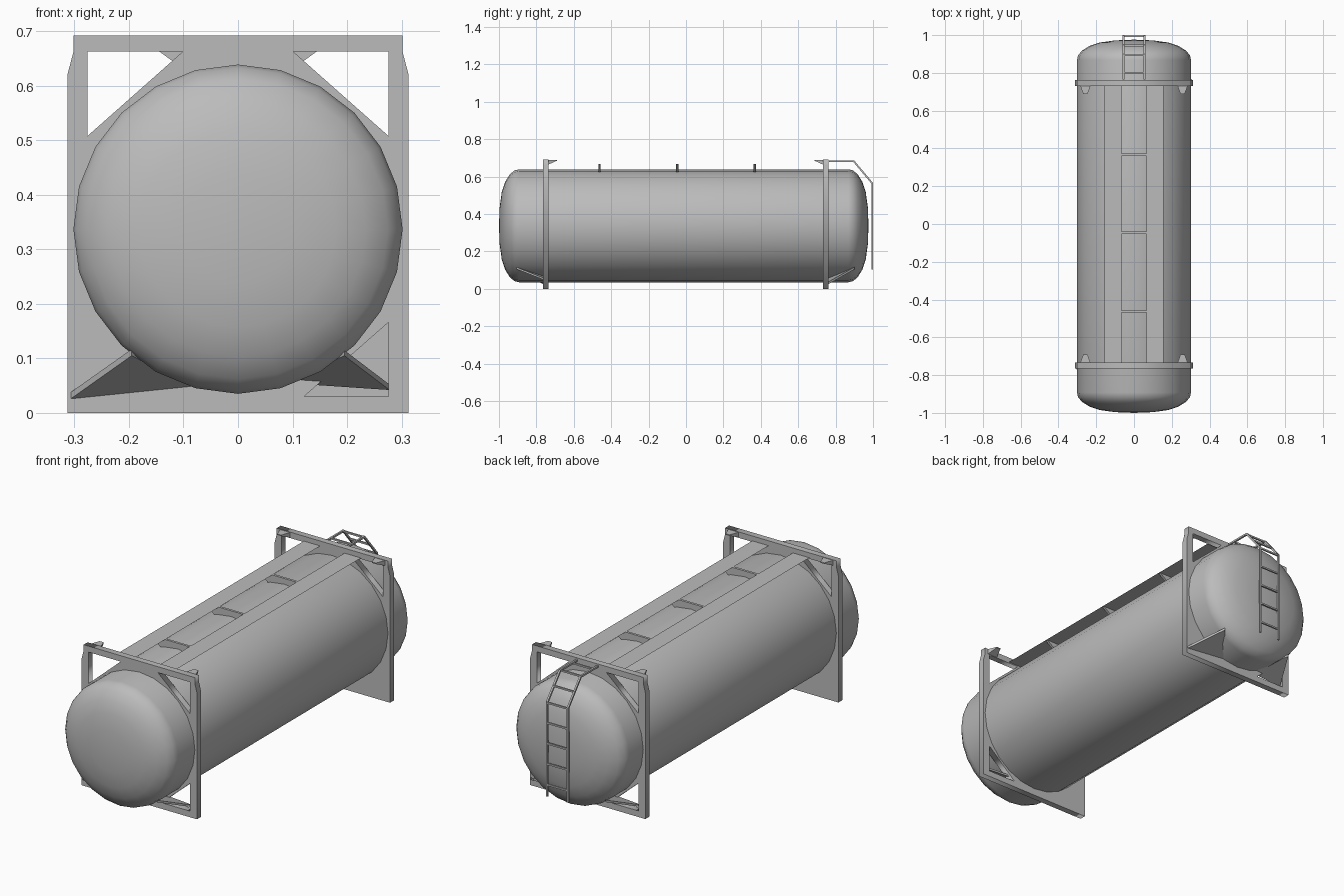
import bpy, bmesh, math
from mathutils import Vector, Matrix

if "Cube" in bpy.data.objects:
    bpy.data.objects.remove(bpy.data.objects["Cube"])

CZ, R = 0.337, 0.302          # tank axis height and radius
grey = bpy.data.materials.new("light_grey_steel")
grey.diffuse_color = (0.5, 0.5, 0.5, 1)
grey.use_nodes = True
grey.node_tree.nodes["Principled BSDF"].inputs["Base Color"].default_value = grey.diffuse_color
TURN = Matrix.Rotation(math.pi, 4, 'Z')


def finish(name, bm, smooth=False):
    bmesh.ops.recalc_face_normals(bm, faces=bm.faces)
    me = bpy.data.meshes.new(name)
    bm.to_mesh(me)
    bm.free()
    me.materials.append(grey)
    ob = bpy.data.objects.new(name, me)
    bpy.context.collection.objects.link(ob)
    if smooth:
        bpy.ops.object.select_all(action='DESELECT')
        ob.select_set(True)
        bpy.context.view_layer.objects.active = ob
        bpy.ops.object.shade_smooth_by_angle(angle=math.radians(40))
    return ob


def prism(name, pts, offset, mat=None):
    """Flat polygon pushed along an offset; zero offset leaves a sheet."""
    bm = bmesh.new()
    f = bm.faces.new([bm.verts.new(p) for p in pts])
    if Vector(offset).length > 0:
        ext = bmesh.ops.extrude_face_region(bm, geom=[f], use_keep_orig=True)
        bmesh.ops.translate(bm, vec=offset,
                            verts=[g for g in ext["geom"] if isinstance(g, bmesh.types.BMVert)])
    if mat:
        bm.transform(mat)
    return finish(name, bm)


def bar(name, a, b, w, h):
    """Square bar between two points in a plane of constant x or along x."""
    a, b = Vector(a), Vector(b)
    d = b - a
    bm = bmesh.new()
    bmesh.ops.create_cube(bm, size=1)
    bm.transform(Matrix.Translation((a + b) / 2) @ d.to_track_quat('Z', 'Y').to_matrix().to_4x4()
                 @ Matrix.Diagonal((w, h, d.length + w * 0.5, 1)))
    return finish(name, bm)


# tank shell: lathed profile with domed ends
end = [(0, 0), (0.1, 0.004), (0.18, 0.015), (0.235, 0.033), (0.275, 0.058), (0.296, 0.083), (R, 0.108)]
profile = [(r, -1.0 + d) for r, d in end] + [(r, 0.976 - d) for r, d in reversed(end)]
bm = bmesh.new()
vs = [bm.verts.new((0, y, CZ + r)) for r, y in profile]
es = [bm.edges.new(p) for p in zip(vs, vs[1:])]
bmesh.ops.spin(bm, geom=vs + es, cent=(0, 0, CZ), axis=(0, 1, 0),
               angle=2 * math.pi, steps=24, use_duplicate=False)
bmesh.ops.remove_doubles(bm, verts=bm.verts, dist=0.0005)
finish("tank_shell", bm, True)


# end frame plate with cut-out corners (the rear one is turned around)
def end_frame(name, mat):
    half = [(0.313, 0), (0.313, 0.62), (0.302, 0.662), (0.302, 0.692)]
    outline = half + [(-x, z) for x, z in reversed(half)]
    hole = [(0.276, 0.663), (0.276, 0.508), (0.101, 0.663)]
    circle = [(0.3 * math.sin(i * math.pi / 12), CZ + 0.3 * math.cos(i * math.pi / 12)) for i in range(24)]
    low = [(0.276, 0.03), (0.276, 0.166), (0.121, 0.03)]
    cu = bpy.data.curves.new(name, 'CURVE')
    cu.dimensions = '2D'
    cu.fill_mode = 'BOTH'
    cu.extrude = 0.0155
    for loop in (outline, hole, [(-x, z) for x, z in hole], circle, low):
        sp = cu.splines.new('POLY')
        sp.points.add(len(loop) - 1)
        for p, (x, z) in zip(sp.points, loop):
            p.co = (x, z, 0, 1)
        sp.use_cyclic_u = True
    tmp = bpy.data.objects.new(name + "_outline", cu)
    bpy.context.collection.objects.link(tmp)
    dg = bpy.context.evaluated_depsgraph_get()
    bm = bmesh.new()
    me = bpy.data.meshes.new_from_object(tmp.evaluated_get(dg))
    bm.from_mesh(me)
    bpy.data.objects.remove(tmp)
    bpy.data.meshes.remove(me)
    bmesh.ops.remove_doubles(bm, verts=bm.verts, dist=0.0001)
    bm.transform(mat @ Matrix.Translation((0, -0.75, 0)) @ Matrix.Rotation(math.pi / 2, 4, 'X'))
    finish(name, bm)


for end_name, mat in (("front", Matrix.Identity(4)), ("rear", Matrix.Translation((0, -0.003, 0)) @ TURN)):
    end_frame(end_name + "_frame", mat)
    # sloping braces from the lower corners to the tank
    prism(end_name + "_brace_long", [(-0.308, -0.764, 0.025), (-0.195, -0.905, 0.105), (-0.085, -0.764, 0.048)],
          (0, 0, 0.012), mat)
    prism(end_name + "_brace_short", [(0.278, -0.745, 0.042), (0.195, -0.905, 0.105), (0.085, -0.745, 0.055)],
          (0, 0, 0.010), mat)
    # small tapered brackets on the top beam
    for s in (-1, 1):
        bm = bmesh.new()
        top = [(0.23, -0.736), (0.285, -0.736), (0.268, -0.69), (0.246, -0.69)]
        up = [bm.verts.new((s * x, y, 0.69)) for x, y in top]
        dn = [bm.verts.new((s * x, y, 0.664 if y < -0.7 else 0.685)) for x, y in top]
        bm.faces.new(up)
        bm.faces.new(dn)
        for i in range(4):
            j = (i + 1) % 4
            bm.faces.new((up[i], up[j], dn[j], dn[i]))
        bm.transform(mat)
        finish(end_name + "_bracket", bm)

# walkway: two thin sheets on cross supports
for s in (-1, 1):
    prism("walkway_sheet", [(s * 0.066, -0.736, 0.668), (s * 0.155, -0.736, 0.668),
                            (s * 0.155, 0.733, 0.668), (s * 0.066, 0.733, 0.668)], (0, 0, 0))
for y in (-0.463, -0.047, 0.367):
    prism("walkway_support", [(-0.15, y - 0.006, 0.667), (0.15, y - 0.006, 0.667),
                              (0.088, y - 0.006, 0.622), (-0.088, y - 0.006, 0.622)], (0, 0.012, 0))

# ladder at the rear: bent rails and rungs
path = [(0.768, 0.682), (0.897, 0.682), (0.995, 0.565), (0.995, 0.105)]
for s in (-1, 1):
    for (y0, z0), (y1, z1) in zip(path, path[1:]):
        bar("ladder_rail", (s * 0.056, y0, z0), (s * 0.056, y1, z1), 0.009, 0.009)
rungs = [(0.80, 0.682), (0.893, 0.682), (0.945, 0.625)] + [(0.995, z) for z in (0.562, 0.463, 0.362, 0.262, 0.16)]
for y, z in rungs:
    bar("ladder_rung", (-0.056, y, z), (0.056, y, z), 0.008, 0.008)
